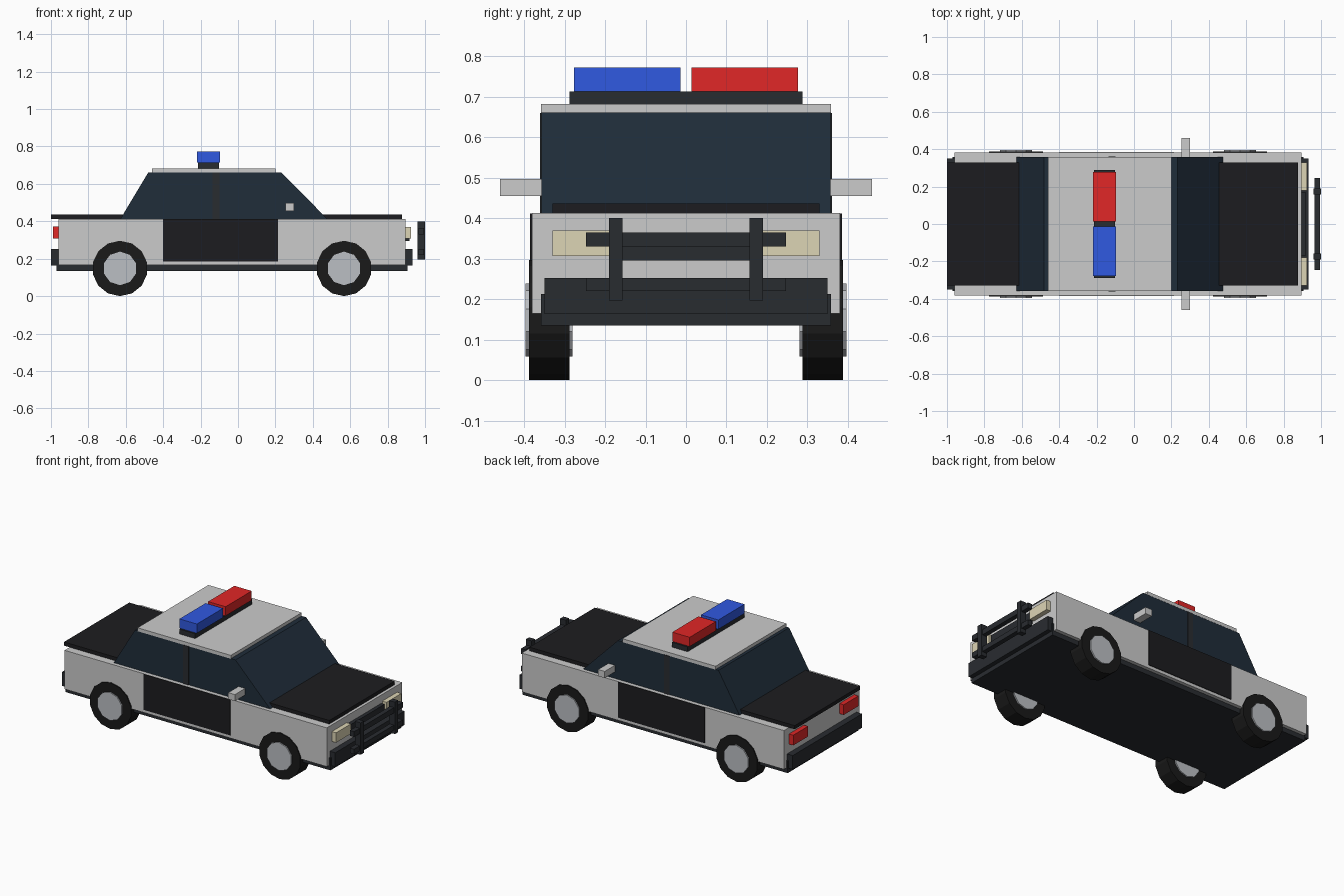
import bpy, bmesh
from math import pi
from mathutils import Matrix

if "Cube" in bpy.data.objects:
    bpy.data.objects.remove(bpy.data.objects["Cube"])


def material(name, rgb):
    m = bpy.data.materials.new(name)
    m.diffuse_color = (*rgb, 1)
    m.use_nodes = True
    m.node_tree.nodes["Principled BSDF"].inputs["Base Color"].default_value = m.diffuse_color
    return m


WHITE = material("white_paint", (0.68, 0.69, 0.70))
BLACK = material("black_paint", (0.012, 0.012, 0.014))
TRIM = material("dark_trim", (0.022, 0.025, 0.03))
GLASS = material("tinted_glass", (0.014, 0.026, 0.042))
RUBBER = material("rubber", (0.01, 0.01, 0.01))
STEEL = material("steel", (0.50, 0.52, 0.55))
CREAM = material("cream_lens", (0.72, 0.66, 0.46))
RED = material("red_lens", (0.75, 0.02, 0.02))
BLUE = material("blue_lens", (0.03, 0.10, 0.75))


def finish(bm, name, mat):
    mesh = bpy.data.meshes.new(name)
    bm.to_mesh(mesh)
    bm.free()
    mesh.materials.append(mat)
    ob = bpy.data.objects.new(name, mesh)
    bpy.context.collection.objects.link(ob)
    return ob


def box(name, mat, x, y, z):
    """Box from (min, max) ranges on each axis."""
    bm = bmesh.new()
    bmesh.ops.create_cube(bm, size=1)
    for v in bm.verts:
        v.co = [r[0] if c < 0 else r[1] for c, r in zip(v.co, (x, y, z))]
    return finish(bm, name, mat)


def pair(name, mat, x, y, z):
    """Box on the +y side and its mirror on the -y side."""
    box(name + "_left", mat, x, y, z)
    box(name + "_right", mat, x, (-y[1], -y[0]), z)


def disc(name, mat, sides, radius, x, y, z):
    """Cylinder lying along y."""
    bm = bmesh.new()
    bmesh.ops.create_cone(bm, cap_ends=True, segments=sides, radius1=radius,
                          radius2=radius, depth=y[1] - y[0])
    bm.transform(Matrix.Translation((x, sum(y) / 2, z))
                 @ Matrix.Rotation(pi / 2, 4, 'X'))
    return finish(bm, name, mat)


def prism(name, mat, profile, half_width):
    """Side profile (x, z) extruded across y."""
    bm = bmesh.new()
    face = bm.faces.new([bm.verts.new((x, -half_width, z)) for x, z in profile])
    ext = bmesh.ops.extrude_face_region(bm, geom=[face])
    moved = [g for g in ext["geom"] if isinstance(g, bmesh.types.BMVert)]
    bmesh.ops.translate(bm, verts=moved, vec=(0, 2 * half_width, 0))
    bmesh.ops.recalc_face_normals(bm, faces=bm.faces)
    return finish(bm, name, mat)


# Lower body
box("chassis", TRIM, (-0.97, 0.905), (-0.358, 0.358), (0.135, 0.213))
box("body", WHITE, (-0.96, 0.895), (-0.381, 0.381), (0.165, 0.413))
box("hood", BLACK, (0.44, 0.877), (-0.33, 0.33), (0.413, 0.436))
box("trunk_lid", BLACK, (-1.0, -0.60), (-0.33, 0.33), (0.413, 0.436))
pair("door_panel", BLACK, (-0.40, 0.213), (0.37, 0.385), (0.184, 0.412))

# Cabin
prism("cabin_glass", GLASS,
      [(-0.63, 0.41), (0.48, 0.41), (0.232, 0.661), (-0.48, 0.661)], 0.357)
box("roof", WHITE, (-0.46, 0.20), (-0.358, 0.358), (0.66, 0.682))
pair("door_pillar", TRIM, (-0.135, -0.098), (0.35, 0.361), (0.413, 0.66))
pair("side_mirror", WHITE, (0.253, 0.30), (0.357, 0.46), (0.455, 0.497))

# Bumpers, lights and grille
box("front_bumper", TRIM, (0.89, 0.933), (-0.35, 0.35), (0.163, 0.252))
box("rear_bumper", TRIM, (-1.0, -0.955), (-0.35, 0.35), (0.163, 0.252))
pair("headlight", CREAM, (0.89, 0.925), (0.18, 0.33), (0.307, 0.37))
pair("taillight", RED, (-0.99, -0.955), (0.18, 0.33), (0.307, 0.372))
box("grille", TRIM, (0.89, 0.918), (-0.17, 0.17), (0.295, 0.36))

# Push bar
pair("push_bar_post", TRIM, (0.96, 1.0), (0.157, 0.19), (0.196, 0.40))
for part, z in (("upper", (0.33, 0.364)), ("lower", (0.22, 0.252))):
    box("push_bar_" + part, TRIM, (0.964, 0.994), (-0.247, 0.247), z)

# Roof light bar
box("light_bar_base", TRIM, (-0.213, -0.102), (-0.288, 0.288), (0.682, 0.713))
box("blue_light", BLUE, (-0.22, -0.097), (-0.277, -0.013), (0.713, 0.772))
box("red_light", RED, (-0.22, -0.097), (0.013, 0.277), (0.713, 0.772))

# Wheels
for end, x in (("front", 0.567), ("rear", -0.631)):
    for side, s in (("left", 1), ("right", -1)):
        tire, hub = [sorted((s * a, s * b)) for a, b in ((0.288, 0.388), (0.28, 0.396))]
        disc(f"{end}_{side}_tire", RUBBER, 14, 0.148, x, tire, 0.148)
        disc(f"{end}_{side}_hub", STEEL, 10, 0.09, x, hub, 0.148)
